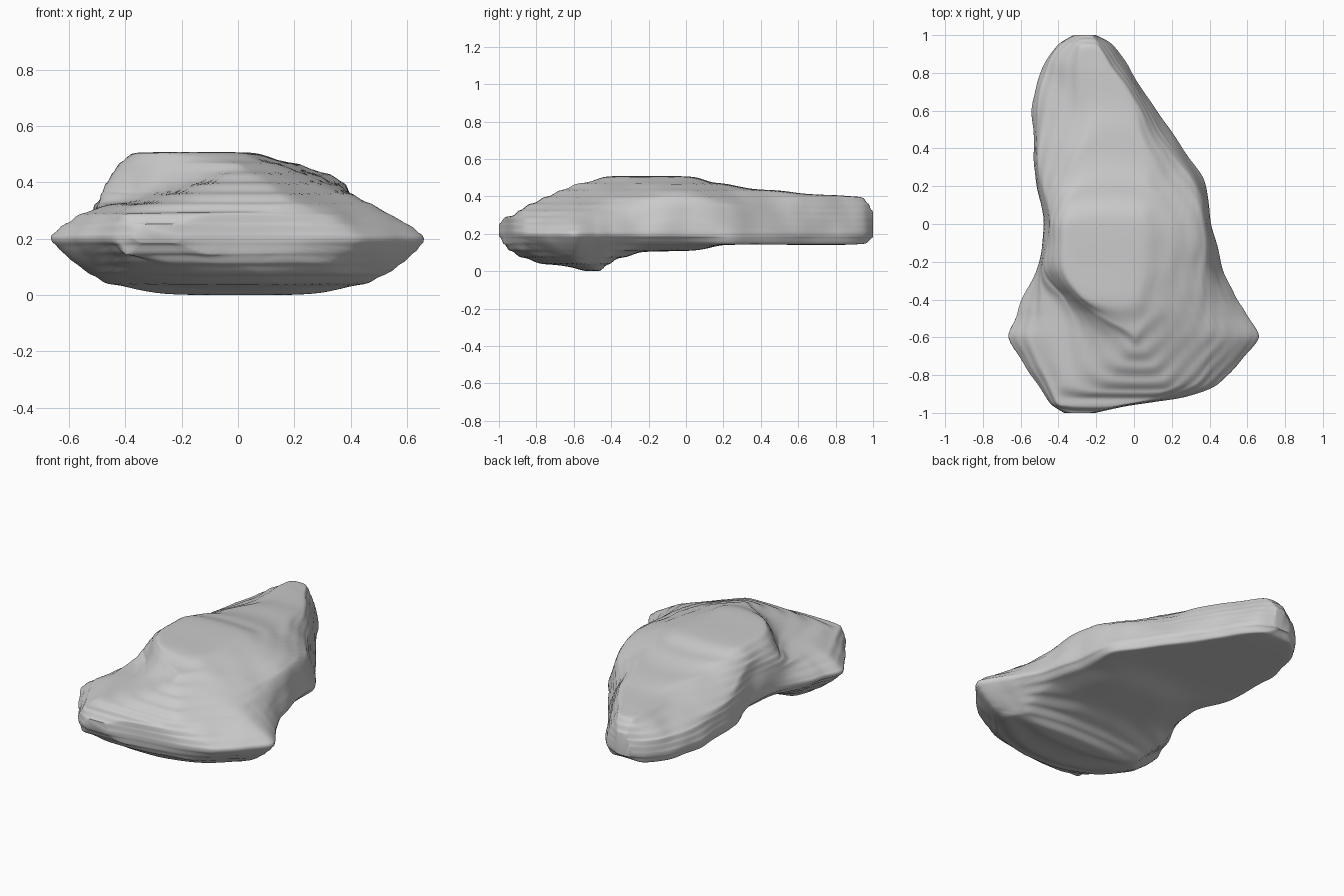
import bpy, bmesh, math
from mathutils import Vector, noise

old = bpy.data.objects.get("Cube")
if old:
    bpy.data.objects.remove(old)

# Stations along the boulder, in hundredths of a unit:
# y, right edge, left edge, shelf x, shelf z, crown start, crown end, crown z, base z
STATIONS = [
    (-100, -37, -21, -34, 24, -32, -24, 25, 19),
    (-96, -43, -2, -39, 28, -30, -8, 29, 13),
    (-92, -46, 25, -40, 29, -25, 10, 30, 10),
    (-86, -50, 43, -38, 31, -15, 16, 34, 7),
    (-75, -58, 54, -34, 33, -8, 12, 39, 4),
    (-60, -66, 66, -34, 34, -3, 5, 45, 2),
    (-48, -62, 60, -34, 35, -16, 6, 48, 0),
    (-38, -58, 54, -38, 36, -28, 3, 50, 6),
    (-24, -51, 47, -46, 39, -36, 5, 50, 10),
    (0, -47, 41, -44, 43, -35, 5, 50, 11),
    (25, -52, 36, -48, 35, -30, 8, 45, 14),
    (60, -54, 12, -48, 31, -24, 1, 41, 14),
    (84, -48, -3, -44, 30, -28, -13, 40, 14),
    (95, -40, -12, -37, 30, -29, -19, 38, 15),
    (100, -32, -20, -30, 27, -28, -22, 31, 18),
]
STEPS = 10        # subdivisions between control points
WAIST = 0.2       # height of the widest line
FLOOR = 0.14      # height of the flat underside at the back
LAYER = 0.0362    # thickness of the rock strata


def spline(points, closed, tension):
    """Smooth curve passing through every control point."""
    n = len(points)
    pick = (lambda i: points[i % n]) if closed else (lambda i: points[min(max(i, 0), n - 1)])
    result = []
    for i in range(n if closed else n - 1):
        p, q = pick(i), pick(i + 1)
        a = (q - pick(i - 1)) * tension
        b = (pick(i + 2) - p) * tension
        for k in range(STEPS):
            t = k / STEPS
            s = t * t * (3 - 2 * t)
            result.append(p * (1 - s) + q * s + a * (t * (1 - t) ** 2) - b * (t * t * (1 - t)))
    if not closed:
        result.append(points[-1].copy())
    return result


def mix(a, b, t):
    return a + (b - a) * t


def ring(station):
    """Cross-section of the boulder at one station."""
    y, right, left, shelf, shelf_z, crown_a, crown_b, crown_z, base = station
    depth = max(0, FLOOR - base)
    inset = min(0.03 + 1.2 * depth, (left - right) * 0.3)
    foot_a, foot_b = right + inset, left - inset
    lift = min(0.035, depth)
    middle = math.exp(-(y / 0.35) ** 2)
    outline = [
        (right, WAIST),
        (mix(right, shelf, 0.4), mix(WAIST, shelf_z, 0.7)),
        (shelf, shelf_z), (crown_a, crown_z), (crown_b, crown_z),
        (mix(crown_b, left, 0.6 + 0.25 * middle), mix(crown_z, WAIST, 0.45 - 0.13 * middle)),
        (left, WAIST),
        (foot_b, base + lift), (mix(foot_a, foot_b, 0.7), base),
        (mix(foot_a, foot_b, 0.35), base), (foot_a, base + lift),
    ]
    return spline([Vector((x, y, z)) for x, z in outline], True, 0.3)


def weather(p):
    """Soft strata in height plus slight erosion sideways."""
    z = p.z - 0.0035 * math.sin(math.tau * p.z / LAYER)
    bump = noise.noise(p * 7) * 0.012
    return Vector((p.x + bump, p.y, max(z, 0)))


# Boulder body
controls = [Vector([v / 100 for v in row]) for row in STATIONS]
bm = bmesh.new()
rings = [[bm.verts.new(weather(p)) for p in ring(s)] for s in spline(controls, False, 0.4)]
for a, b in zip(rings, rings[1:]):
    for i in range(len(a)):
        j = (i + 1) % len(a)
        bm.faces.new((a[i], a[j], b[j], b[i]))
bm.faces.new(rings[0])
bm.faces.new(rings[-1])
bmesh.ops.recalc_face_normals(bm, faces=bm.faces)
mesh = bpy.data.meshes.new("boulder")
bm.to_mesh(mesh)
bm.free()
boulder = bpy.data.objects.new("boulder", mesh)
bpy.context.collection.objects.link(boulder)

# Stone colour
stone = bpy.data.materials.new("grey stone")
stone.use_nodes = True
colour = (0.6, 0.6, 0.6, 1)
stone.diffuse_color = colour
stone.node_tree.nodes["Principled BSDF"].inputs["Base Color"].default_value = colour
mesh.materials.append(stone)

# Smooth shading with sharp breaks kept
bpy.context.view_layer.objects.active = boulder
boulder.select_set(True)
bpy.ops.object.shade_smooth_by_angle(angle=math.radians(50))
